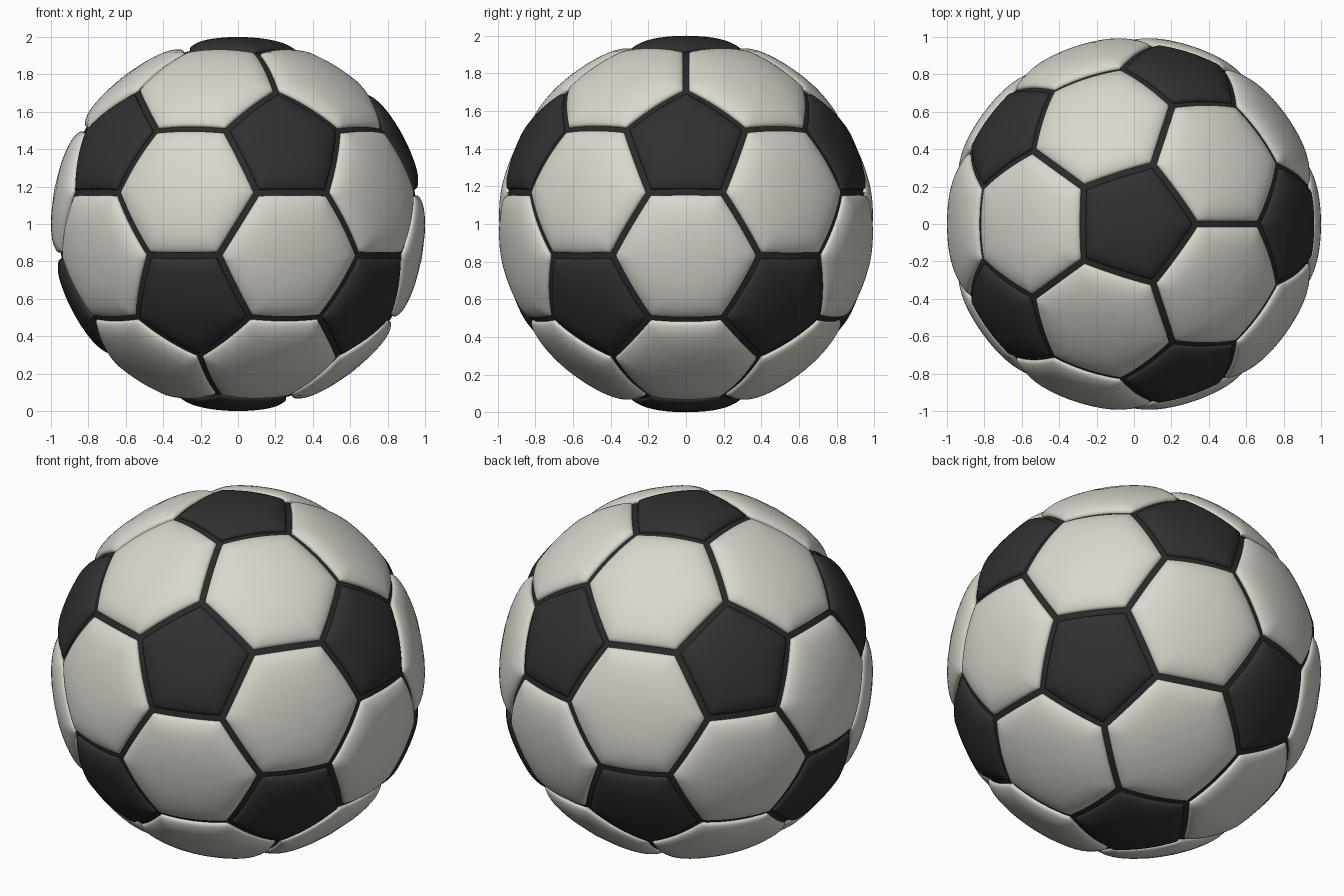
import bpy, bmesh, math
from mathutils import Vector
from itertools import combinations

if "Cube" in bpy.data.objects:
    bpy.data.objects.remove(bpy.data.objects["Cube"])


def material(name, rgb):
    m = bpy.data.materials.new(name)
    m.diffuse_color = (*rgb, 1)
    m.use_nodes = True
    m.node_tree.nodes["Principled BSDF"].inputs["Base Color"].default_value = m.diffuse_color
    return m


WHITE = material("warm white", (0.70, 0.68, 0.61))
BLACK = material("charcoal black", (0.030, 0.030, 0.030))
SEAM = material("seam black", (0.023, 0.023, 0.022))
CENTRE = Vector((0, 0, 1))

# Panel cross-section: (distance in from the panel border, radius)
PROFILE = [(0.018, 0.945), (0.018, 0.968), (0.021, 0.974), (0.027, 0.979),
           (0.037, 0.984), (0.052, 0.989), (0.070, 0.9935), (0.092, 0.997),
           (0.120, 0.999), (0.150, 1.0), (0.190, 1.0), (0.230, 1.0)]
STEPS = 12  # segments along each panel side


def add_panel(bm, corners):
    """One puffed panel made of concentric polygon rings wrapped on the ball."""
    mid = sum(corners, Vector()) / len(corners)
    n = mid.normalized()
    u = (corners[0] - mid).normalized()
    v = n.cross(u)
    corners = sorted(corners, key=lambda c: math.atan2((c - mid).dot(v), (c - mid).dot(u)))
    apothem = ((corners[0] + corners[1]) / 2 - mid).length
    outline = [a.lerp(b, i / STEPS)
               for a, b in zip(corners, corners[1:] + corners[:1]) for i in range(STEPS)]
    rings = []
    for d, r in PROFILE:
        s = 1 - d / apothem
        rings.append([bm.verts.new(CENTRE + mid.lerp(p, s).normalized() * r) for p in outline])
    count = len(outline)
    for lo, hi in zip(rings, rings[1:]):
        for i in range(count):
            j = (i + 1) % count
            bm.faces.new((lo[i], lo[j], hi[j], hi[i]))
    tip = bm.verts.new(CENTRE + n)
    for i in range(count):
        bm.faces.new((rings[-1][i], rings[-1][(i + 1) % count], tip))


def finish(name, bm, mat):
    mesh = bpy.data.meshes.new(name)
    bm.to_mesh(mesh)
    bm.free()
    mesh.materials.append(mat)
    ob = bpy.data.objects.new(name, mesh)
    bpy.context.collection.objects.link(ob)
    bpy.ops.object.select_all(action='DESELECT')
    ob.select_set(True)
    bpy.context.view_layer.objects.active = ob
    bpy.ops.object.shade_smooth_by_angle(angle=math.radians(40))
    return ob


# Icosahedron directions: poles plus two rings of five
ico = [Vector((0, 0, 1)), Vector((0, 0, -1))]
h, w = 1 / math.sqrt(5), 2 / math.sqrt(5)
for k in range(5):
    a = math.radians(72 * k)
    b = a + math.radians(36)
    ico.append(Vector((w * math.cos(a), w * math.sin(a), h)))
    ico.append(Vector((w * math.cos(b), w * math.sin(b), -h)))


def near(p, q):
    return 0.3 < p.dot(q) < 0.6


def cut(p, q):
    return ((2 * p + q) / 3).normalized()


# Black pentagons around each icosahedron corner
bm = bmesh.new()
for p in ico:
    add_panel(bm, [cut(p, q) for q in ico if near(p, q)])
finish("pentagon_panels", bm, BLACK)

# White hexagons on each icosahedron face
bm = bmesh.new()
for tri in combinations(ico, 3):
    if all(near(p, q) for p, q in combinations(tri, 2)):
        add_panel(bm, [cut(p, q) for p in tri for q in tri if p is not q])
finish("hexagon_panels", bm, WHITE)

# Dark inner ball showing through the seams
bm = bmesh.new()
bmesh.ops.create_icosphere(bm, subdivisions=5, radius=0.961)
bmesh.ops.translate(bm, verts=bm.verts, vec=CENTRE)
finish("seam_core", bm, SEAM)
